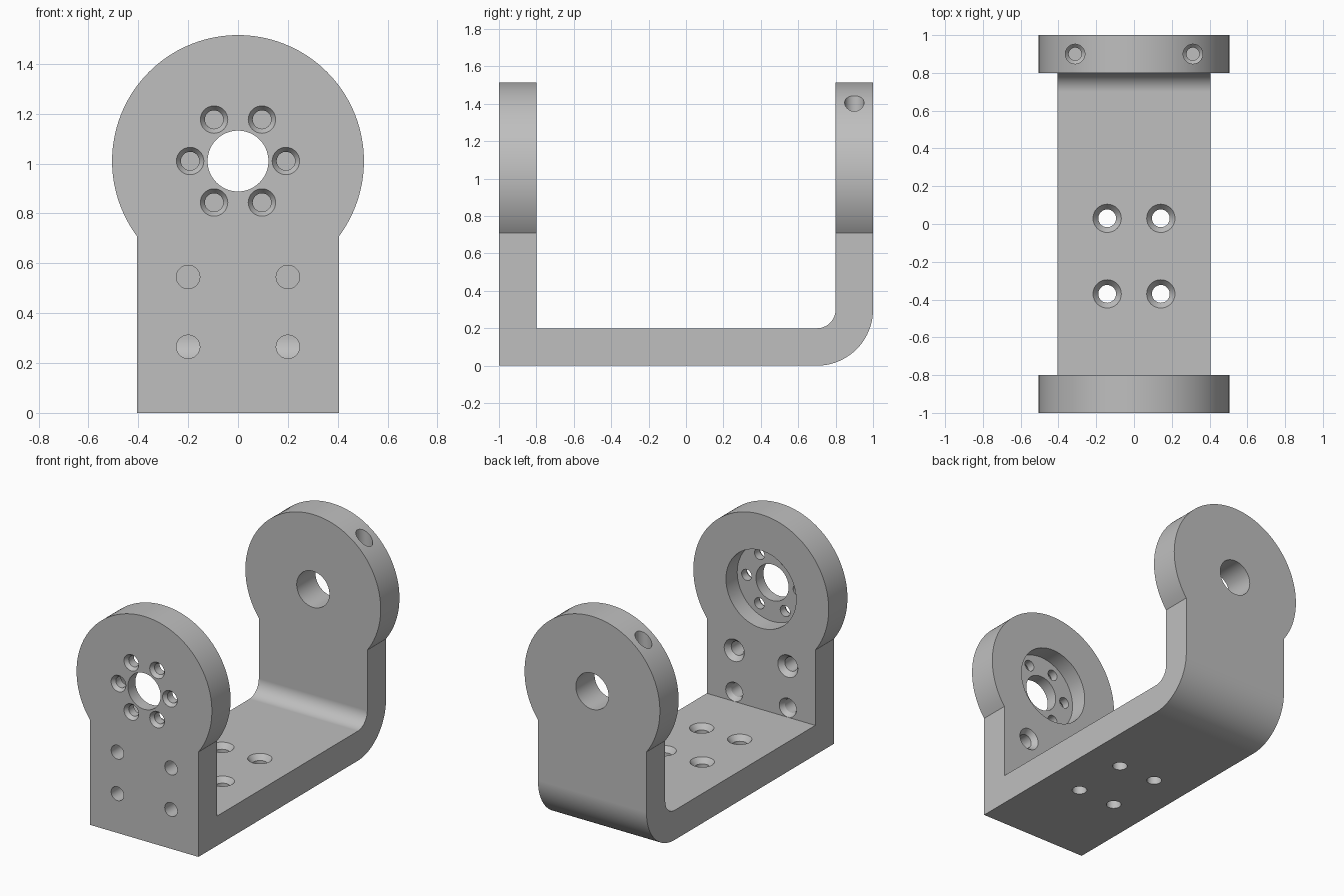
import bpy
import bmesh
from math import pi, sin, cos, sqrt, asin
from mathutils import Vector

if "Cube" in bpy.data.objects:
    bpy.data.objects.remove(bpy.data.objects["Cube"])

DISC_R, DISC_Z, HALF_W, THICK = 0.505, 1.01, 0.405, 0.2
TOP = DISC_Z + DISC_R


def add_object(name, bm):
    bmesh.ops.recalc_face_normals(bm, faces=bm.faces)
    mesh = bpy.data.meshes.new(name)
    bm.to_mesh(mesh)
    bm.free()
    obj = bpy.data.objects.new(name, mesh)
    bpy.context.collection.objects.link(obj)
    return obj


def arc(cx, cy, r, start, end, steps):
    angles = [start + (end - start) * i / steps for i in range(steps + 1)]
    return [(cx + r * cos(a), cy + r * sin(a)) for a in angles]


def prism(name, points, offset):
    """Closed outline extruded by an offset vector."""
    bm = bmesh.new()
    face = bm.faces.new([bm.verts.new(p) for p in points])
    ext = bmesh.ops.extrude_face_region(bm, geom=[face])
    moved = [v for v in ext["geom"] if isinstance(v, bmesh.types.BMVert)]
    bmesh.ops.translate(bm, verts=moved, vec=offset)
    return add_object(name, bm)


def drill(name, start, direction, profile, sides=32):
    """Turned cutter: profile lists (radius, depth) along the direction."""
    axis = Vector(direction)
    turn = axis.to_track_quat("Z", "Y")
    bm = bmesh.new()
    rings = []
    for r, d in profile:
        ring = [Vector((x, y, d)) for x, y in arc(0, 0, r, 0, 2 * pi, sides)[:-1]]
        rings.append([bm.verts.new(Vector(start) + turn @ p) for p in ring])
    for a, b in zip(rings, rings[1:]):
        for i in range(sides):
            j = (i + 1) % sides
            bm.faces.new((a[i], a[j], b[j], b[i]))
    bm.faces.new(rings[0])
    bm.faces.new(rings[-1])
    return add_object(name, bm)


def combine(target, cutter, operation):
    mod = target.modifiers.new("cut", "BOOLEAN")
    mod.operation = operation
    mod.solver = "EXACT"
    mod.object = cutter
    bpy.context.view_layer.objects.active = target
    bpy.ops.object.modifier_apply(modifier=mod.name)
    bpy.data.objects.remove(cutter)


# Side profile: square front corner, rounded rear bend
wall = 1 - THICK
side = [(-1, 0)] + arc(0.7, 0.3, 0.3, -pi / 2, 0, 20) + [(1, TOP + 0.1), (wall, TOP + 0.1)]
side += arc(0.7, 0.3, 0.1, 0, -pi / 2, 14) + [(-wall, THICK), (-wall, TOP + 0.1), (-1, TOP + 0.1)]
bracket = prism("bracket", [(-0.6, y, z) for y, z in side], (1.2, 0, 0))

# Front outline: straight neck under a round head
neck = asin(sqrt(DISC_R ** 2 - HALF_W ** 2) / DISC_R)
head = arc(0, DISC_Z, DISC_R, -neck, pi + neck, 96)
outline = [(-HALF_W, -0.1), (HALF_W, -0.1)] + head
combine(bracket, prism("outline", [(x, -1.1, z) for x, z in outline], (0, 2.2, 0)), "INTERSECT")

cutters = []
# Shaft holes and the horn recess inside the front plate
for y in (-1.1, 0.7):
    cutters.append(drill("shaft_hole", (0, y, DISC_Z), (0, 1, 0), [(0.122, 0), (0.122, 0.4)], 64))
cutters.append(drill("horn_recess", (0, -0.7, DISC_Z), (0, -1, 0), [(0.262, 0), (0.262, 0.22)], 64))

# Ring of countersunk holes around the front shaft hole
for i in range(6):
    a = i * pi / 3
    pos = (0.192 * cos(a), -1, DISC_Z + 0.192 * sin(a))
    cutters.append(drill("horn_screw_hole", pos, (0, 1, 0),
                         [(0.055, -0.05), (0.055, 0), (0.037, 0.025), (0.037, 0.15)]))

# Countersunk mounting holes in the front plate and the base, set screws in the rear head
sink = [(0.075, -0.03), (0.075, 0), (0.047, 0.035), (0.047, 0.3)]
for s in (-1, 1):
    for z in (0.265, 0.545):
        # keeps the lower cutter clear of the base surface
        cutters.append(drill("plate_hole", (s * 0.2, -wall, z), (0, -1, 0),
                             [(0.064 if z < 0.3 else 0.075, 0)] + sink[2:]
                             if z < 0.3 else sink))
    for y in (-0.37, 0.03):
        cutters.append(drill("base_hole", (s * 0.142, y, THICK), (0, 0, -1), sink))
    cutters.append(drill("set_screw_hole", (s * 0.312, 0.9, 1.55), (0, 0, -1),
                         [(0.052, 0), (0.052, 0.35), (0.034, 0.37), (0.034, 0.5)]))
for cutter in cutters:
    combine(bracket, cutter, "DIFFERENCE")

# Plain grey metal
metal = bpy.data.materials.new("grey_metal")
metal.use_nodes = True
colour = (0.52, 0.52, 0.52, 1)
metal.diffuse_color = colour
metal.node_tree.nodes["Principled BSDF"].inputs["Base Color"].default_value = colour
bracket.data.materials.clear()
bracket.data.materials.append(metal)
for poly in bracket.data.polygons:
    poly.material_index = 0

# Smooth curves, crisp edges
bpy.ops.object.select_all(action="DESELECT")
bracket.select_set(True)
bpy.context.view_layer.objects.active = bracket
bpy.ops.object.shade_smooth_by_angle(angle=pi / 9)
weighted = bracket.modifiers.new("even_shading", "WEIGHTED_NORMAL")
weighted.keep_sharp = True
